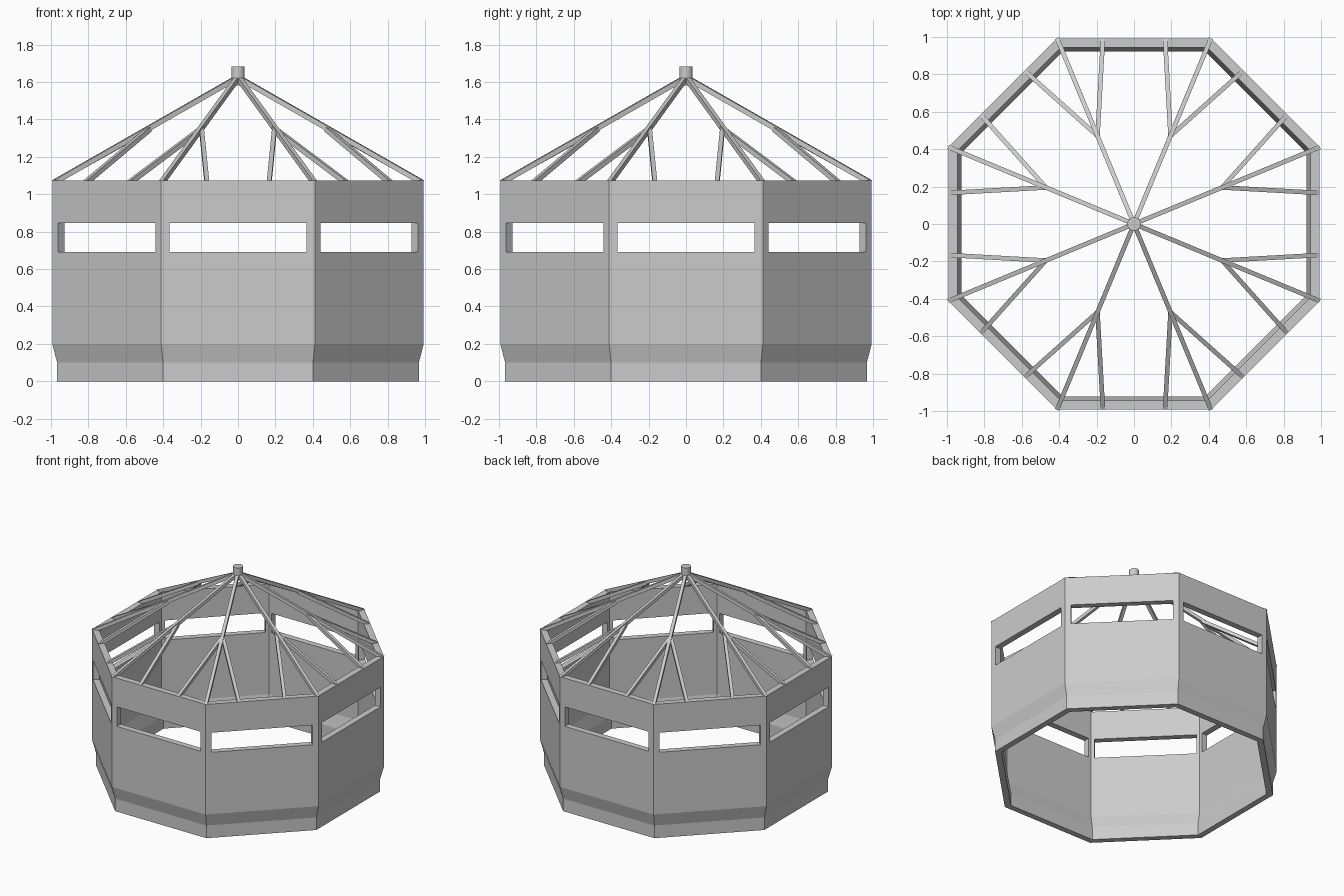
import bpy, bmesh
from math import sin, cos, pi, radians
from mathutils import Vector

if "Cube" in bpy.data.objects:
    bpy.data.objects.remove(bpy.data.objects["Cube"])

SIDES = 8
WALL_TOP = 1.073


def make_object(name, bm):
    bmesh.ops.recalc_face_normals(bm, faces=bm.faces)
    mesh = bpy.data.meshes.new(name)
    bm.to_mesh(mesh)
    bm.free()
    ob = bpy.data.objects.new(name, mesh)
    bpy.context.collection.objects.link(ob)
    return ob


def polar(r, deg, z):
    return Vector((r * cos(radians(deg)), r * sin(radians(deg)), z))


# Octagonal wall: closed profile of (apothem, height) swept around eight corners
profile = [(0.967, 0), (0.967, 0.10), (0.993, 0.20), (0.993, WALL_TOP),
           (0.945, WALL_TOP), (0.945, 0.20), (0.921, 0.10), (0.921, 0)]
bm = bmesh.new()
rings = [[bm.verts.new(polar(a / cos(pi / SIDES), 22.5 + 45 * k, z)) for a, z in profile]
         for k in range(SIDES)]
n = len(profile)
for k in range(SIDES):
    a, b = rings[k], rings[(k + 1) % SIDES]
    for i in range(n):
        j = (i + 1) % n
        bm.faces.new((a[i], b[i], b[j], a[j]))
wall = make_object("octagonal_wall", bm)

# Window slots: each cutter passes through two opposite walls
for k in range(SIDES // 2):
    bpy.ops.mesh.primitive_cube_add(size=1, location=(0, 0, 0.768), rotation=(0, 0, k * pi / 4))
    cutter = bpy.context.object
    cutter.name = f"window_cutter_{k + 1}"
    cutter.scale = (0.735, 3, 0.155)
    cutter.hide_render = True
    cutter.display_type = 'WIRE'
    mod = wall.modifiers.new(f"window_{k + 1}", 'BOOLEAN')
    mod.operation = 'DIFFERENCE'
    mod.solver = 'EXACT'
    mod.object = cutter


def add_bar(bm, p, q, width=0.024, height=0.03, flat_end=False):
    """Bar whose top centre line runs p to q; flat_end cuts it level at q."""
    d = q - p
    side = Vector((-d.y, d.x, 0)).normalized() * width / 2
    drop = Vector((0, 0, -height))
    low_q = q - d * (height / -d.z) + drop if flat_end else q + drop
    if flat_end:
        low_q.z = q.z
    a = [bm.verts.new(v) for v in (p + side, p - side, p + drop - side, p + drop + side)]
    b = [bm.verts.new(v) for v in (q + side, q - side, low_q - side, low_q + side)]
    for i in range(4):
        j = (i + 1) % 4
        bm.faces.new((a[i], a[j], b[j], b[i]))
    bm.faces.new(a[::-1])
    bm.faces.new(b)


# Roof rafters: one main bar per corner, with two branches fanning to the walls
for k in range(SIDES):
    ang = 22.5 + 45 * k
    bm = bmesh.new()
    apex, node = polar(0.01, ang, 1.635), polar(0.51, ang, 1.365)
    add_bar(bm, apex, polar(1.075, ang, WALL_TOP), flat_end=True)
    for s in (-1, 1):
        add_bar(bm, node, polar(1.006, ang + s * 13, WALL_TOP), flat_end=True)
    make_object(f"roof_rafter_{k + 1}", bm)

# Central hub at the peak
bpy.ops.mesh.primitive_cylinder_add(vertices=24, radius=0.036, depth=0.10, location=(0, 0, 1.632))
bpy.context.object.name = "roof_hub"
bpy.ops.object.shade_smooth_by_angle()
